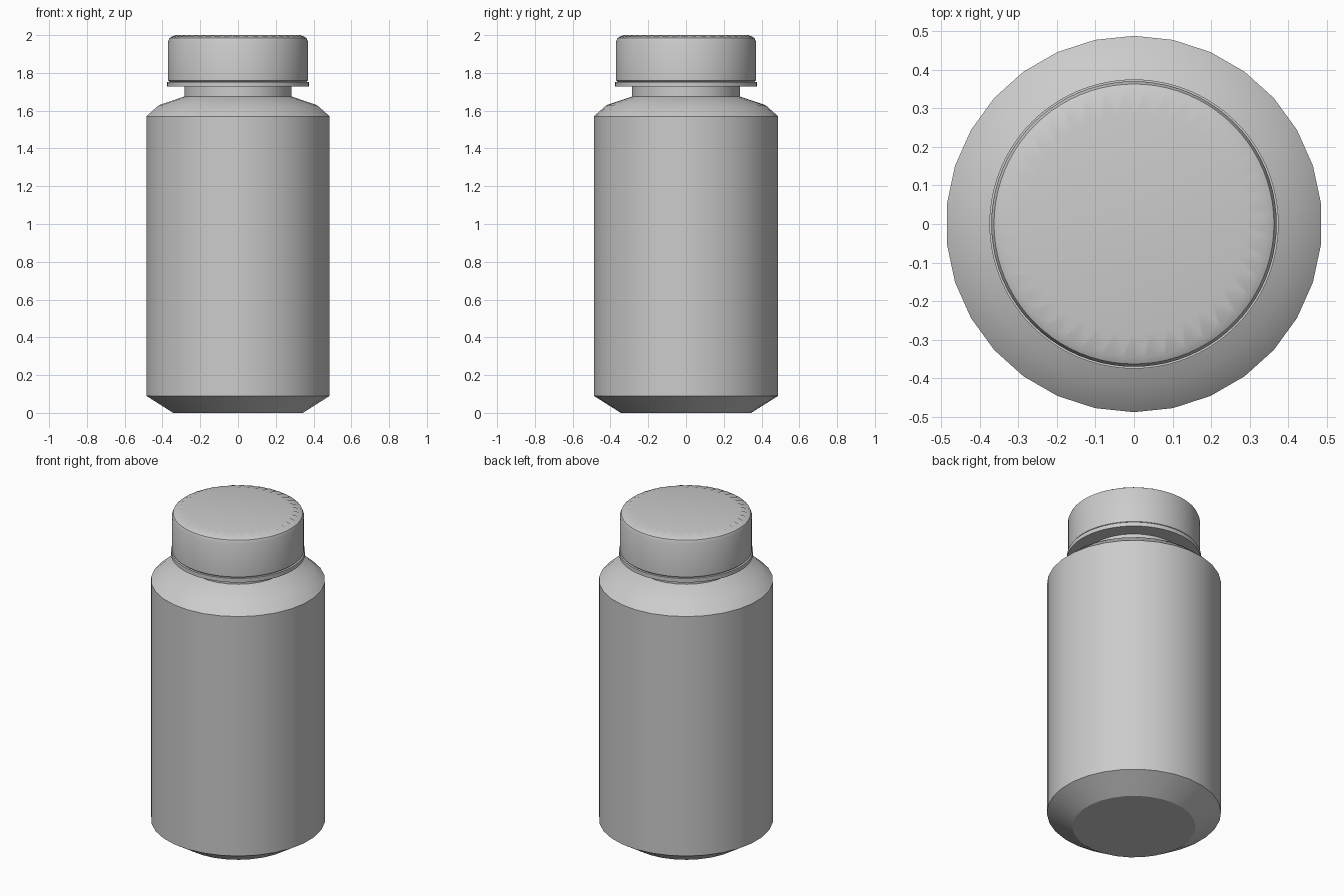
import bpy, bmesh, math

if "Cube" in bpy.data.objects:
    bpy.data.objects.remove(bpy.data.objects["Cube"])


def lathe(name, rings, sides, closed_loop=False):
    """Revolve (radius, z) rings; radius may be a pair that alternates around the ring."""
    bm = bmesh.new()
    loops = []
    for r, z in rings:
        pair = r if isinstance(r, tuple) else (r, r)
        loop = []
        for i in range(sides):
            a = math.pi / 2 + 2 * math.pi * i / sides
            loop.append(bm.verts.new((pair[i % 2] * math.cos(a), pair[i % 2] * math.sin(a), z)))
        loops.append(loop)
    bands = list(zip(loops, loops[1:]))
    if closed_loop:
        bands.append((loops[-1], loops[0]))
    for lo, hi in bands:
        for i in range(sides):
            j = (i + 1) % sides
            bm.faces.new((lo[i], lo[j], hi[j], hi[i]))
    if not closed_loop:
        bm.faces.new(loops[0][::-1])
        bm.faces.new(loops[-1])
    bmesh.ops.recalc_face_normals(bm, faces=bm.faces)
    mesh = bpy.data.meshes.new(name)
    bm.to_mesh(mesh)
    bm.free()
    obj = bpy.data.objects.new(name, mesh)
    bpy.context.collection.objects.link(obj)
    bpy.ops.object.select_all(action='DESELECT')
    obj.select_set(True)
    bpy.context.view_layer.objects.active = obj
    bpy.ops.object.shade_smooth_by_angle(angle=math.radians(30))
    return obj


# Bottle with chamfered base, two-step shoulder and neck
lathe("bottle_body", [(0.345, 0), (0.488, 0.09), (0.488, 1.57), (0.42, 1.63),
                      (0.285, 1.675), (0.285, 1.77)], 30)

# Tamper band just below the cap
lathe("cap_band", [(0.285, 1.728), (0.375, 1.728), (0.375, 1.753), (0.285, 1.753)],
      80, closed_loop=True)

# Screw cap with a rounded, fluted top edge
lathe("cap", [(0.362, 1.753), (0.37, 1.76), (0.37, 1.967), (0.363, 1.984),
              ((0.345, 0.352), (1.992)), ((0.28, 0.33), 2.0)], 80)
